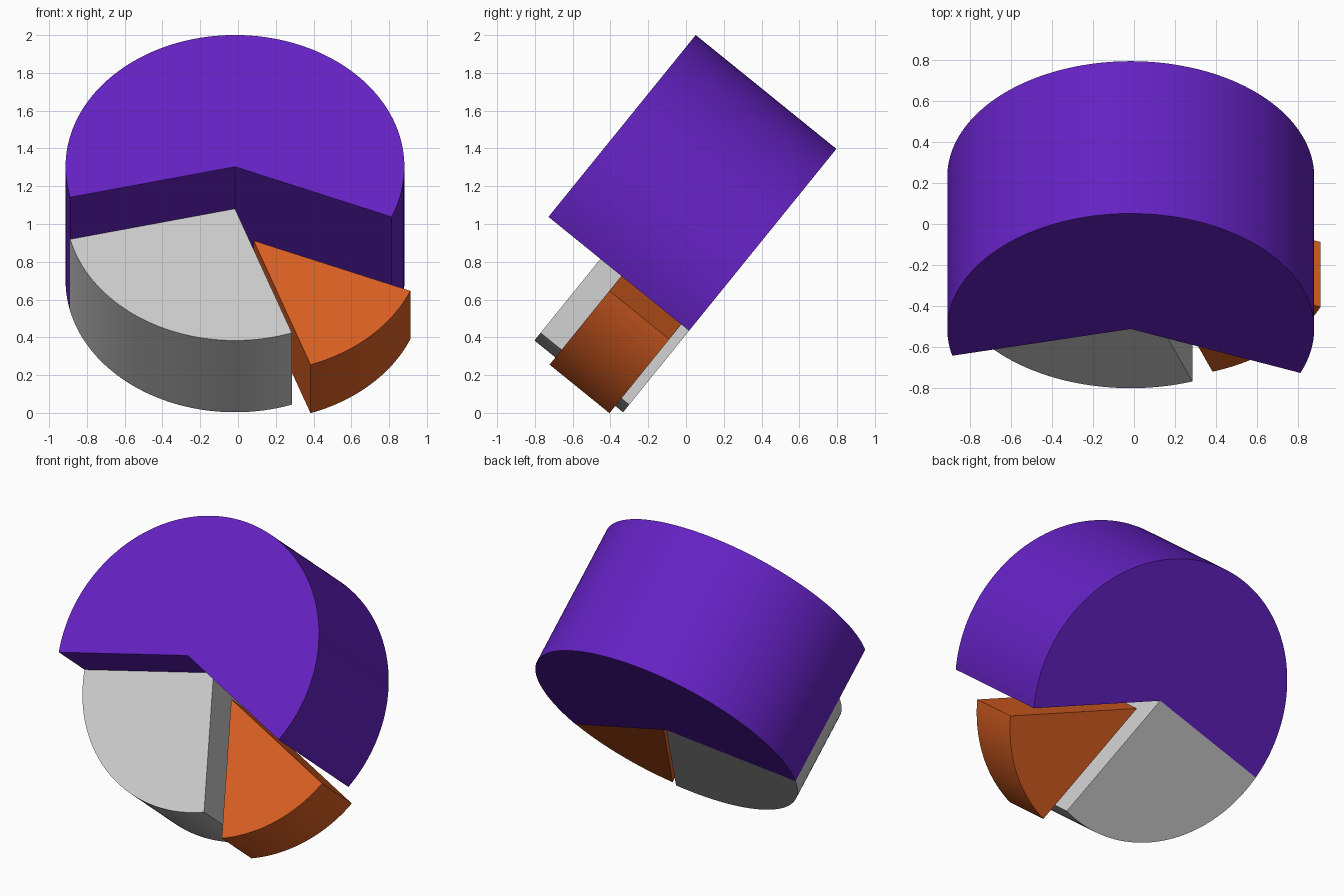
import bpy, bmesh
from math import radians, cos, sin
from mathutils import Matrix, Vector

if "Cube" in bpy.data.objects:
    bpy.data.objects.remove(bpy.data.objects["Cube"])

RADIUS = 0.897
TILT = Matrix.Rotation(radians(51), 3, 'X')   # the whole chart leans back


def wedge(name, start, end, thickness, centre, colour=None):
    """Solid pie slice; angles in degrees, centre in the tilted chart frame."""
    steps = round((end - start) / 2)
    rim = [radians(start + (end - start) * i / steps) for i in range(steps + 1)]
    bm = bmesh.new()
    outline = [bm.verts.new((0, 0, 0))]
    outline += [bm.verts.new((RADIUS * cos(a), RADIUS * sin(a), 0)) for a in rim]
    face = bm.faces.new(outline)
    top = bmesh.ops.extrude_face_region(bm, geom=[face])['geom']
    bmesh.ops.translate(bm, vec=(0, 0, thickness),
                        verts=[v for v in top if isinstance(v, bmesh.types.BMVert)])
    bmesh.ops.recalc_face_normals(bm, faces=bm.faces)
    mesh = bpy.data.meshes.new(name)
    bm.to_mesh(mesh)
    bm.free()
    obj = bpy.data.objects.new(name, mesh)
    bpy.context.collection.objects.link(obj)
    obj.location = TILT @ Vector(centre)
    obj.rotation_euler = TILT.to_euler()
    if colour:
        mat = bpy.data.materials.new(name + "_colour")
        mat.diffuse_color = (*colour, 1)
        mat.use_nodes = True
        mat.node_tree.nodes["Principled BSDF"].inputs["Base Color"].default_value = mat.diffuse_color
        mesh.materials.append(mat)
    bpy.ops.object.select_all(action='DESELECT')
    obj.select_set(True)
    bpy.context.view_layer.objects.active = obj
    bpy.ops.object.shade_smooth_by_angle(angle=radians(30))


# Tall main slice
wedge("large_slice", -22.4, 193.4, 0.958, (-0.016, 0.69, 0.261), (0.13, 0.016, 0.55))
# Medium slice, same centre and back plane
wedge("medium_slice", 193.4, 289.6, 0.604, (-0.016, 0.69, 0.261))
# Thin slice pulled outwards
wedge("small_slice", 289.6, 337.6, 0.408, (0.083, 0.589, 0.314), (0.7, 0.115, 0.016))
